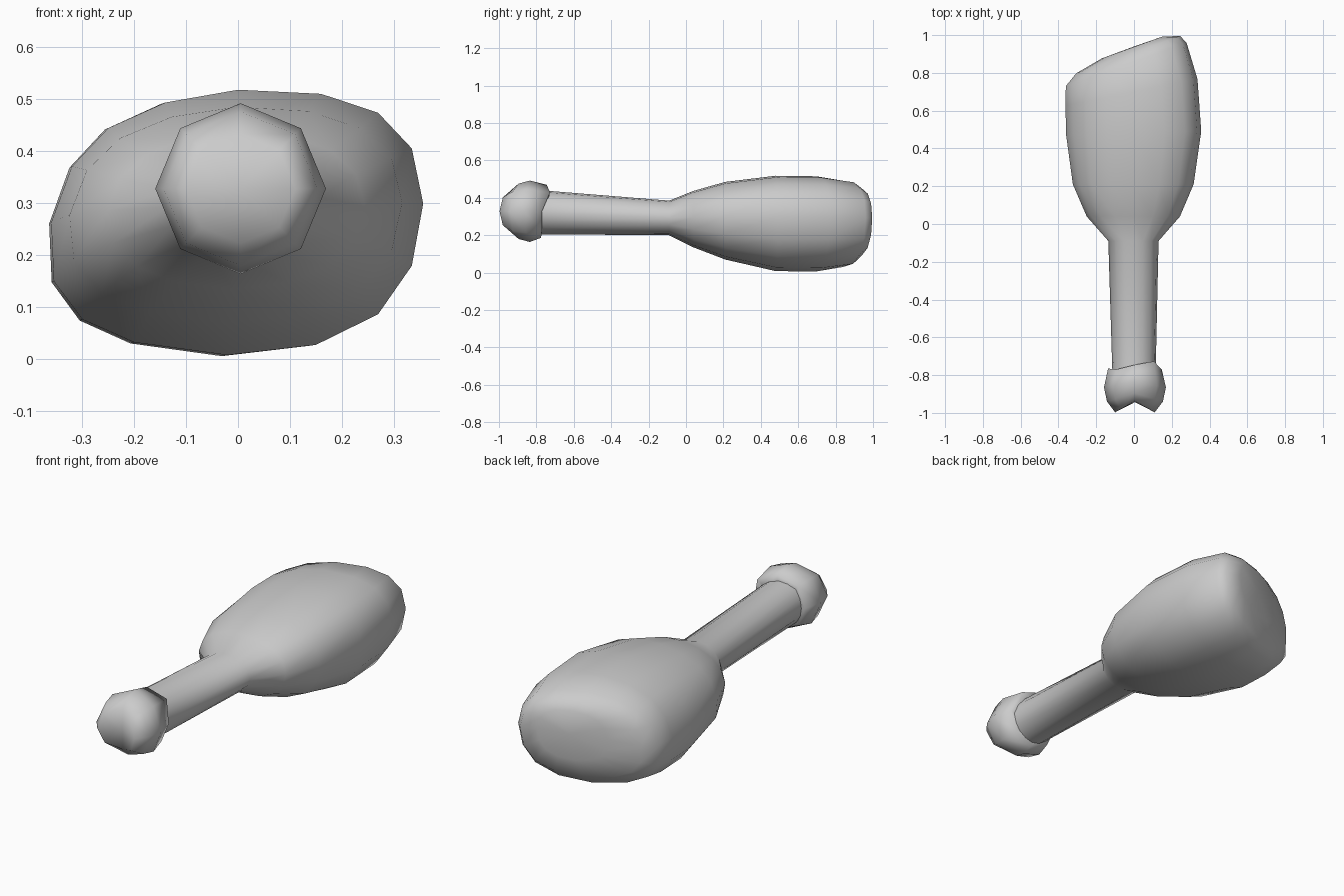
import bpy
from math import cos, sin, pi

if "Cube" in bpy.data.objects:
    bpy.data.objects.remove(bpy.data.objects["Cube"])


def loft(name, rings, tip_a=None, tip_b=None):
    """Skin a list of equal-length vertex rings and fan the ends to tip points."""
    n = len(rings[0])
    verts = [v for r in rings for v in r]
    faces = []
    for i in range(len(rings) - 1):
        for k in range(n):
            a, b = i * n + k, i * n + (k + 1) % n
            faces.append((a, b, b + n, a + n))
    if tip_a:
        verts.append(tip_a)
        faces += [(len(verts) - 1, (k + 1) % n, k) for k in range(n)]
    if tip_b:
        verts.append(tip_b)
        o = (len(rings) - 1) * n
        faces += [(len(verts) - 1, o + k, o + (k + 1) % n) for k in range(n)]
    mesh = bpy.data.meshes.new(name)
    mesh.from_pydata(verts, [], faces)
    # rings run counter-clockwise seen from the front, so turn them outwards
    import bmesh
    bm = bmesh.new()
    bm.from_mesh(mesh)
    bmesh.ops.recalc_face_normals(bm, faces=bm.faces)
    bm.to_mesh(mesh)
    bm.free()
    mesh.shade_smooth()
    obj = bpy.data.objects.new(name, mesh)
    bpy.context.collection.objects.link(obj)
    return obj


# uneven 16-sided outline of the meat (x, z)
outline = [(.357, .297), (.335, .405), (.27, .475), (.16, .512), (0, .52),
           (-.14, .495), (-.25, .445), (-.32, .37), (-.36, .26), (-.355, .145),
           (-.30, .07), (-.20, .025), (-.02, 0), (.15, .02), (.27, .08), (.335, .175)]


def section(y, cx, rx, z0, z1, blend, slant=0.0):
    """Cross-section between a circle (blend 0) and the meat outline (blend 1)."""
    cz, rz = (z0 + z1) / 2, (z1 - z0) / 2
    pts = []
    for k, (px, pz) in enumerate(outline):
        a = 2 * pi * k / 16
        u = cos(a) * (1 - blend) + px / .359 * blend
        w = sin(a) * (1 - blend) + (pz - .26) / .26 * blend
        x = cx + rx * u
        pts.append((x, y + slant * x, cz + rz * w))
    return pts


# shank and meat in one skin, with a slanted, softly domed cut end
leg = [section(-.82, 0, .115, .205, .44, 0),
       section(-.77, 0, .115, .205, .44, 0),
       section(-.09, -.003, .133, .20, .385, 0),
       section(.04, -.003, .247, .135, .437, .5),
       section(.21, -.003, .32, .07, .485, .8),
       section(.48, 0, .358, .008, .518, 1, .03),
       section(.70, -.012, .35, .006, .515, 1, .2),
       section(.86, -.04, .32, .03, .49, 1, .36),
       section(.908, -.03, .275, .075, .455, 1, .36),
       section(.938, -.01, .16, .17, .42, 1, .36)]
loft("meat_leg", leg, tip_b=(0, .94, .30))

# bone knob: eight-sided, two lobes with a groove down the front
angles = [k * pi / 4 for k in range(8)]
back_y = [-.77, -.727, -.745, -.77, -.765, -.775, -.775, -.77]


def knob_ring(r, ys):
    return [(.005 + r * cos(a), y, .328 + r * sin(a)) for a, y in zip(angles, ys)]


def lobed(base, depth):
    return [base - depth * abs(cos(a)) for a in angles]


knob = [knob_ring(.09, [y - .01 for y in back_y]),
        knob_ring(.142, back_y),
        knob_ring(.164, lobed(-.835, .03)),
        knob_ring(.148, lobed(-.895, .045)),
        knob_ring(.105, lobed(-.937, .06))]
loft("bone_knob", knob, tip_b=(.005, -.943, .328))
